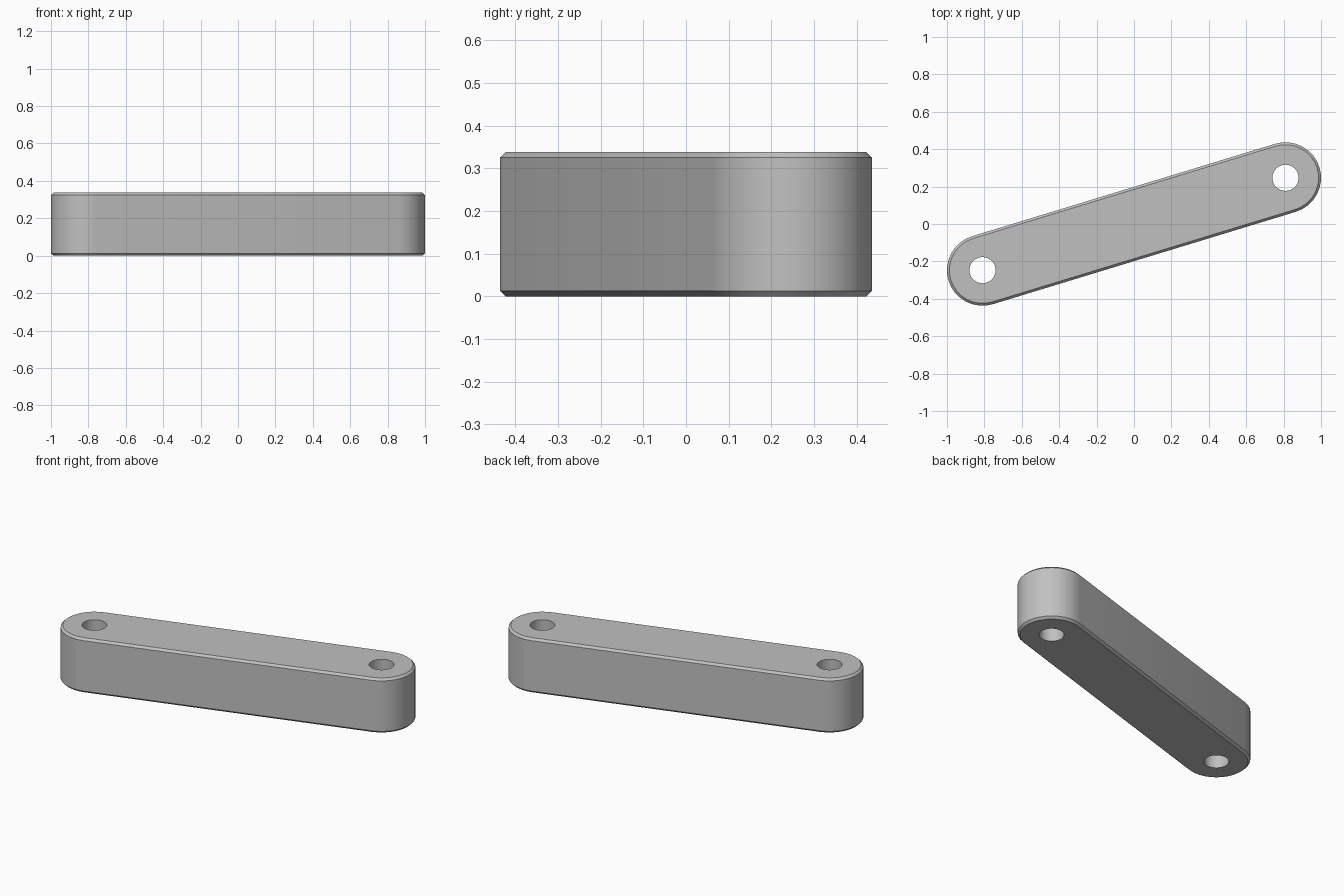
import bpy, bmesh, math
from mathutils import Vector

cube = bpy.data.objects.get("Cube")
if cube:
    bpy.data.objects.remove(cube, do_unlink=True)

PIN = Vector((0.81, 0.247))      # centre of the right-hand pin hole; the other mirrors it
END_RADIUS, HOLE_RADIUS = 0.19, 0.07
HEIGHT, CHAMFER = 0.338, 0.013
END_STEPS, HOLE_STEPS = 16, 32
TILT = math.atan2(PIN.y, PIN.x)

steel = bpy.data.materials.new("steel_grey")
steel.use_nodes = True
colour = (0.53, 0.53, 0.53, 1)
steel.diffuse_color = colour
steel.node_tree.nodes["Principled BSDF"].inputs["Base Color"].default_value = colour


def arc(centre, radius, start, sweep, steps):
    angles = [start + sweep * i / steps for i in range(steps + 1)]
    return [centre + radius * Vector((math.cos(a), math.sin(a))) for a in angles]


def capsule(radius):
    start = TILT - math.pi / 2
    return (arc(PIN, radius, start, math.pi, END_STEPS)
            + arc(-PIN, radius, start + math.pi, math.pi, END_STEPS))


def ring(bm, points, z):
    verts = [bm.verts.new((p.x, p.y, z)) for p in points]
    return [bm.edges.new((v, verts[i - 1])) for i, v in enumerate(verts)]


bm = bmesh.new()

# Outer wall with chamfered rims
levels = [(0, CHAMFER), (CHAMFER, 0), (HEIGHT - CHAMFER, 0), (HEIGHT, CHAMFER)]
walls = [ring(bm, capsule(END_RADIUS - inset), z) for z, inset in levels]
for low, high in zip(walls, walls[1:]):
    bmesh.ops.bridge_loops(bm, edges=low + high)
bottom, top = list(walls[0]), list(walls[-1])

# Pin holes through both ends
for centre in (PIN, -PIN):
    circle = arc(centre, HOLE_RADIUS, 0, math.tau, HOLE_STEPS)[:-1]
    low, high = ring(bm, circle, 0), ring(bm, circle, HEIGHT)
    bmesh.ops.bridge_loops(bm, edges=low + high)
    bottom += low
    top += high

# Flat faces around the holes
for edges, z in ((bottom, -1), (top, 1)):
    bmesh.ops.triangle_fill(bm, edges=edges, use_beauty=True, normal=(0, 0, z))
bmesh.ops.recalc_face_normals(bm, faces=bm.faces)

mesh = bpy.data.meshes.new("link_bar")
bm.to_mesh(mesh)
bm.free()
mesh.materials.append(steel)
link_bar = bpy.data.objects.new("link_bar", mesh)
bpy.context.collection.objects.link(link_bar)

bpy.ops.object.select_all(action="DESELECT")
link_bar.select_set(True)
bpy.context.view_layer.objects.active = link_bar
bpy.ops.object.shade_smooth_by_angle(angle=math.radians(30))
